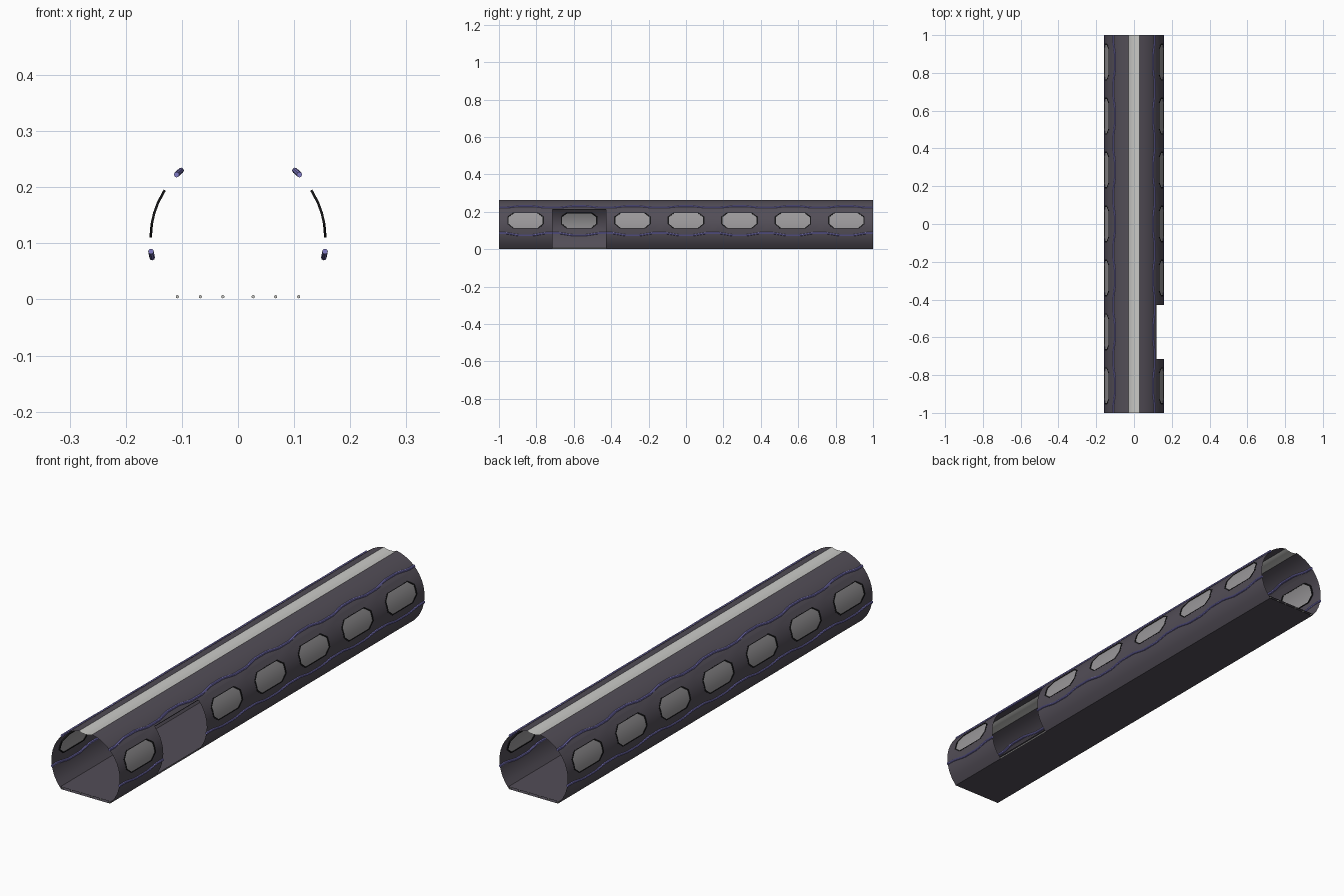
import bpy, math

if "Cube" in bpy.data.objects:
    bpy.data.objects.remove(bpy.data.objects["Cube"])

R, CZ = 0.157, 0.11            # tube radius and axis height
N, STEP = 7, 2 / 7             # bays along the length
DOOR = 1                       # bay with the open doorway (right side)
FLOOR_A = -math.degrees(math.asin(CZ / R))
ROWS = [FLOOR_A, -33, -22, -11, 0, 9, 16.5, 24, 33, 42, 51, 60, 70, 79]
WIN = {0: 0.068, 9: 0.098, 16.5: 0.098, 24: 0.098, 33: 0.068}   # window half width by angle


def mat(name, c):
    m = bpy.data.materials.new(name)
    m.diffuse_color = (*c, 1)
    m.use_nodes = True
    m.node_tree.nodes["Principled BSDF"].inputs["Base Color"].default_value = m.diffuse_color
    return m


SHELL = mat("dark_violet_grey", (0.085, 0.075, 0.095))
GLASS = mat("window_grey", (0.32, 0.31, 0.32))
BLACK = mat("black", (0.008, 0.008, 0.009))
LIGHT = mat("light_grey", (0.58, 0.58, 0.56))
PURPLE = mat("purple", (0.22, 0.20, 0.56))


def obj(name, verts, faces, m, smooth=True):
    me = bpy.data.meshes.new(name)
    me.from_pydata(verts, [], faces)
    me.materials.append(m)
    ob = bpy.data.objects.new(name, me)
    bpy.context.collection.objects.link(ob)
    bpy.ops.object.select_all(action='DESELECT')
    ob.select_set(True)
    bpy.context.view_layer.objects.active = ob
    # merge shared edges and make the shading clean
    bpy.ops.object.mode_set(mode='EDIT')
    bpy.ops.mesh.select_all(action='SELECT')
    bpy.ops.mesh.remove_doubles(threshold=1e-5)
    bpy.ops.mesh.normals_make_consistent(inside=False)
    bpy.ops.object.mode_set(mode='OBJECT')
    if smooth:
        bpy.ops.object.shade_smooth_by_angle(angle=math.radians(30))
    return ob


def pt(side, a, y, r=R):
    a = math.radians(a)
    return (side * r * math.cos(a), y, CZ + r * math.sin(a))


def quad(V, F, pts, side=1):
    n = len(V)
    V += pts
    F.append([n, n + 1, n + 2, n + 3] if side > 0 else [n + 3, n + 2, n + 1, n])


def bay_y(i):
    return -1 + (i + 0.5) * STEP


def is_door(side, i):
    return side > 0 and i == DOOR


# curved walls with window holes and the doorway
for side, label in ((1, "right"), (-1, "left")):
    V, F = [], []
    for i in range(N):
        c, h = bay_y(i), STEP / 2
        for a, b in zip(ROWS, ROWS[1:]):
            if is_door(side, i) and b <= 42:
                continue
            if a in WIN and b in WIN:
                for s in (-1, 1):
                    quad(V, F, [pt(side, a, c + s * h), pt(side, a, c + s * WIN[a]),
                                pt(side, b, c + s * WIN[b]), pt(side, b, c + s * h)], -s * side)
            else:
                xs = [-h] + ([-WIN[0], WIN[0]] if (a == 33 or b == 0) else []) + [h]
                for p, q in zip(xs, xs[1:]):
                    quad(V, F, [pt(side, a, c + p), pt(side, a, c + q),
                                pt(side, b, c + q), pt(side, b, c + p)], side)
    obj(label + "_wall", V, F, SHELL)

# window panes and frames
MID, K = 16.5, 0.93
loop = [(a, w) for a, w in WIN.items()] + [(a, -w) for a, w in reversed(list(WIN.items()))]
for side, label in ((1, "right"), (-1, "left")):
    GV, GF, V, F = [], [], [], []
    angles = list(WIN)
    for i in range(N):
        if is_door(side, i):
            continue
        c = bay_y(i)
        for a, b in zip(angles, angles[1:]):
            A, B = MID + (a - MID) * K, MID + (b - MID) * K
            quad(GV, GF, [pt(side, A, c - WIN[a] * K, 0.156), pt(side, A, c + WIN[a] * K, 0.156),
                          pt(side, B, c + WIN[b] * K, 0.156), pt(side, B, c - WIN[b] * K, 0.156)], side)
        rings = []
        for a, w in loop:
            A = MID + (a - MID) * K
            rings.append([pt(side, a, c + w, 0.1578), pt(side, A, c + w * K, 0.1578),
                          pt(side, A, c + w * K, 0.1535), pt(side, a, c + w, 0.1535)])
        for j in range(len(rings)):
            p, q = rings[j], rings[(j + 1) % len(rings)]
            for k in range(4):
                quad(V, F, [p[k], q[k], q[(k + 1) % 4], p[(k + 1) % 4]])
    obj(label + "_window_panes", GV, GF, GLASS)
    obj(label + "_window_frames", V, F, BLACK)

# recessed roof light strip
ex, _, ez = pt(1, 79, 0)
prof = [(-ex, ez), (-ex * 0.6, ez - 0.005), (0, ez - 0.007), (ex * 0.6, ez - 0.005), (ex, ez)]
V, F = [], []
for (x0, z0), (x1, z1) in zip(prof, prof[1:]):
    quad(V, F, [(x0, -1, z0), (x1, -1, z1), (x1, 1, z1), (x0, 1, z0)])
obj("roof_light_strip", V, F, LIGHT)

# floor: upper and lower sheet
fx = R * math.cos(math.radians(FLOOR_A))
for name, z, w in (("floor_underside", 0, fx), ("floor_top", 0.009, fx + 0.004)):
    obj(name, [(-w, -1, z), (w, -1, z), (w, 1, z), (-w, 1, z)], [[0, 1, 2, 3]], SHELL, False)


def tube(name, path, r, m, sides=8):
    """Round tube running mostly along y, capped at the ends."""
    V, F = [], []
    for x, y, z in path:
        for k in range(sides):
            t = 2 * math.pi * k / sides
            V.append((x + r * math.cos(t), y, z + r * math.sin(t)))
    for i in range(len(path) - 1):
        for k in range(sides):
            a, b = i * sides + k, i * sides + (k + 1) % sides
            F.append([a, b, b + sides, a + sides])
    F += [list(range(sides)), list(range(len(V) - sides, len(V)))]
    obj(name, V, F, m)


# floor rods
for j, x in enumerate((-0.108, -0.067, -0.027, 0.027, 0.067, 0.108)):
    tube(f"floor_rod_{j + 1}", [(x, -1, 0.005), (x, 1, 0.005)], 0.003, LIGHT)


# purple wavy cables above and below the windows
def cable(name, side, base, sign, y0, y1):
    n = max(2, round((y1 - y0) / STEP * 16))
    path = []
    for i in range(n + 1):
        y = y0 + (y1 - y0) * i / n
        wave = -math.cos(2 * math.pi * (y + 1) / STEP) * 1.5
        path.append(pt(side, base + sign * 2.0 * max(-1, min(1, wave)), y))
    tube(name, path, 0.005, PURPLE)


d0, d1 = -1 + DOOR * STEP, -1 + (DOOR + 1) * STEP
for side, label in ((1, "right"), (-1, "left")):
    cable(label + "_upper_cable", side, 47.8, 1, -1, 1)
cable("left_lower_cable", -1, -11, -1, -1, 1)
cable("right_lower_cable_front", 1, -11, -1, -1, d0)
cable("right_lower_cable_back", 1, -11, -1, d1, 1)

# thin black lintel over the doorway
V, F = [], []
quad(V, F, [pt(1, 41, d0), pt(1, 41, d1), pt(1, 42, d1), pt(1, 42, d0)])
obj("doorway_lintel", V, F, BLACK, False)
